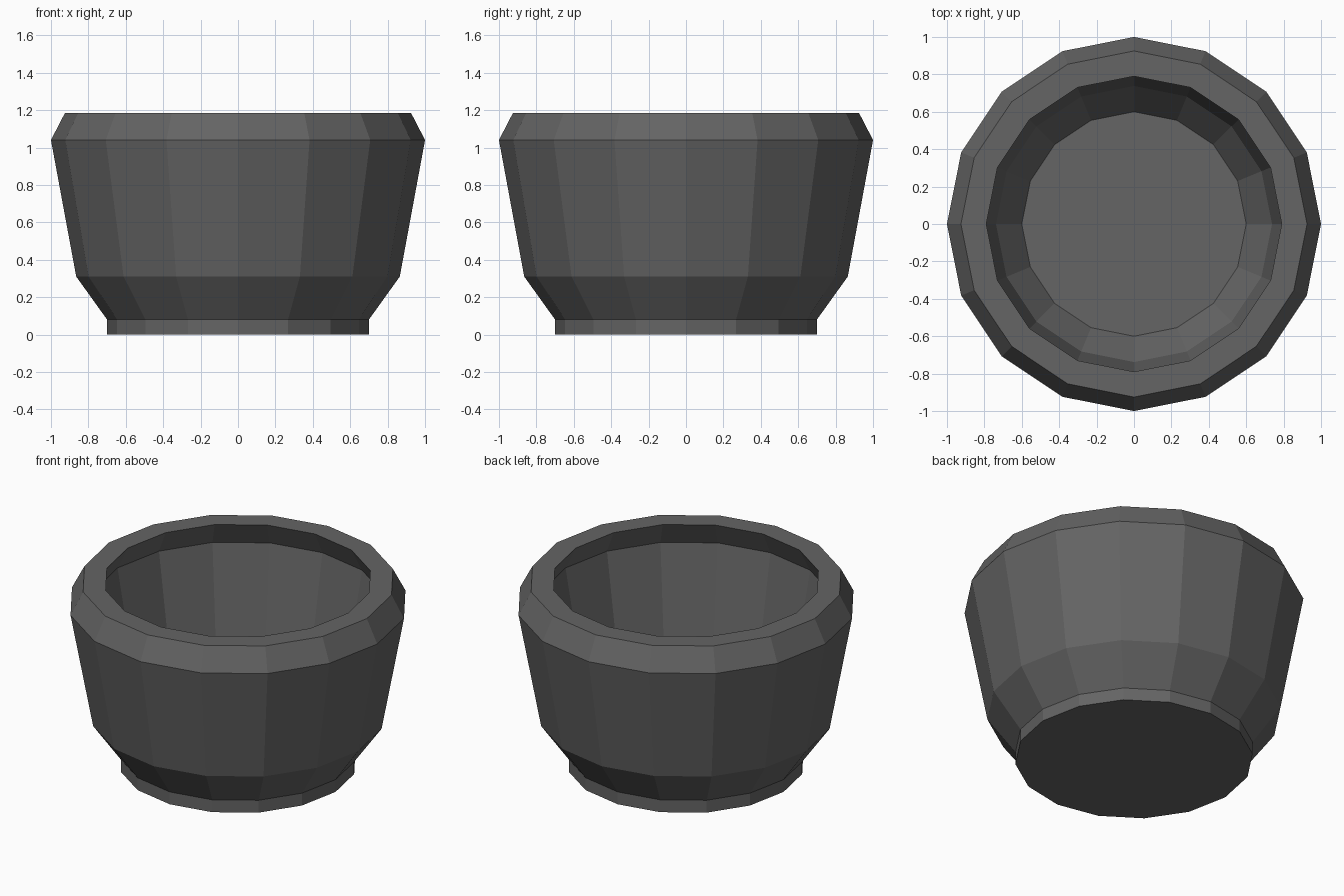
import bpy
import bmesh
from math import cos, sin, tau

SIDES = 16

cube = bpy.data.objects.get("Cube")
if cube:
    bpy.data.objects.remove(cube, do_unlink=True)

# Dark grey stoneware
stone = bpy.data.materials.new("dark_grey")
stone.use_nodes = True
GREY = (0.128, 0.128, 0.128, 1)
stone.diffuse_color = GREY
bsdf = stone.node_tree.nodes["Principled BSDF"]
bsdf.inputs["Base Color"].default_value = GREY
bsdf.inputs["Roughness"].default_value = 0.8


def lathe(name, profile):
    """Sweep (radius, height) points around z and cap both ends."""
    bm = bmesh.new()
    rings = [[bm.verts.new((r * cos(tau * i / SIDES), r * sin(tau * i / SIDES), z))
              for i in range(SIDES)] for r, z in profile]
    for low, high in zip(rings, rings[1:]):
        for i in range(SIDES):
            j = (i + 1) % SIDES
            bm.faces.new((low[i], low[j], high[j], high[i]))
    bm.faces.new(rings[0][::-1])
    bm.faces.new(rings[-1])
    mesh = bpy.data.meshes.new(name)
    bm.to_mesh(mesh)
    bm.free()
    mesh.materials.append(stone)
    obj = bpy.data.objects.new(name, mesh)
    bpy.context.collection.objects.link(obj)
    return obj


# One continuous shell: foot, outer wall, chamfered rim, inner wall, floor
outer = [(0.70, 0), (0.70, 0.08), (0.865, 0.31), (1.0, 1.04), (0.925, 1.185)]
inner = [(0.79, 1.185), (0.865, 1.035), (0.738, 0.34), (0.60, 0.15)]
lathe("bowl", outer + inner)
